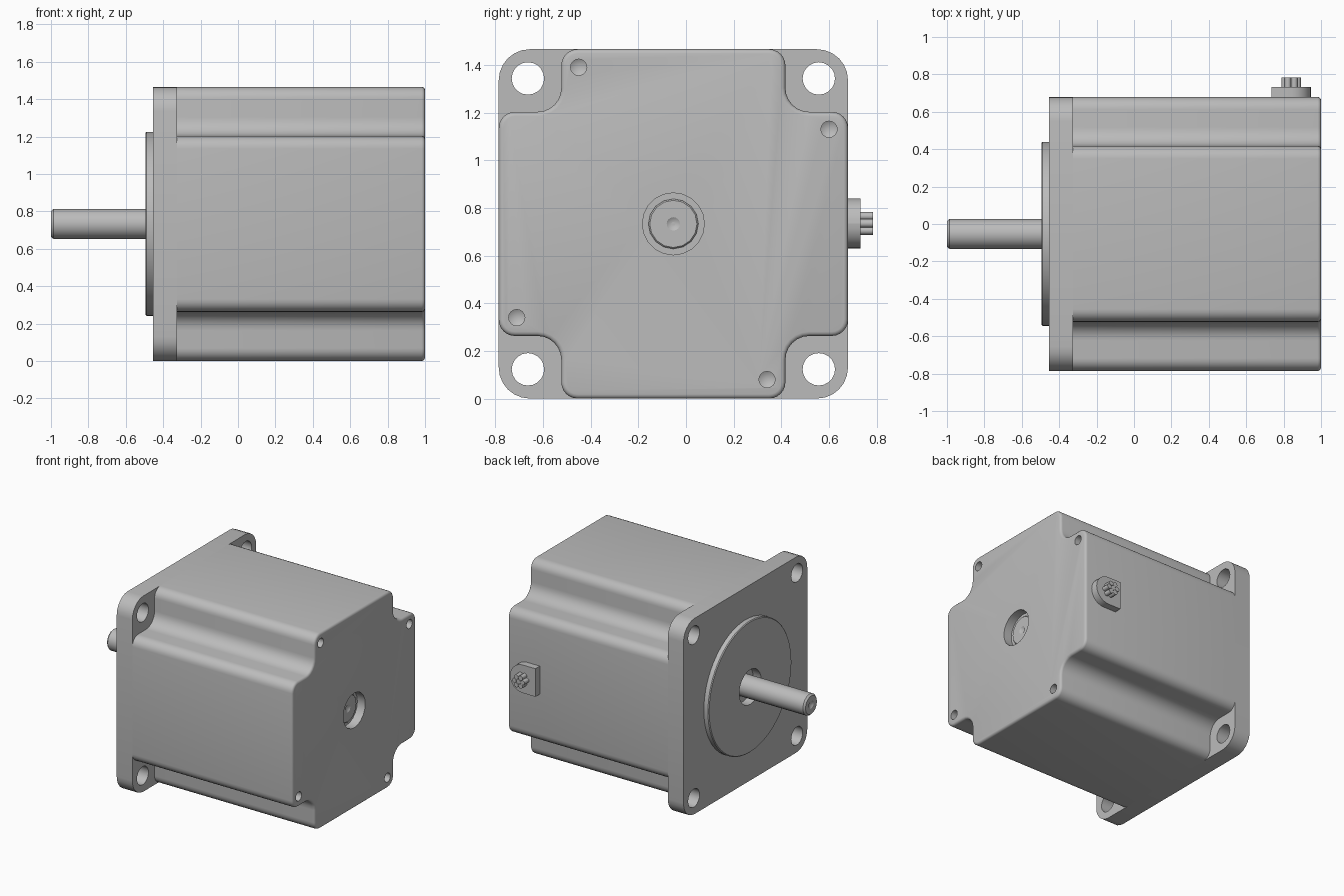
import bpy, bmesh, math
from mathutils import Vector

if "Cube" in bpy.data.objects:
    bpy.data.objects.remove(bpy.data.objects["Cube"])

CY, CZ = -0.053, 0.733      # motor axis
H = 0.7325                  # half width of the square section

grey = bpy.data.materials.new("motor grey")
grey.diffuse_color = (0.5, 0.5, 0.5, 1)
grey.use_nodes = True
grey.node_tree.nodes["Principled BSDF"].inputs["Base Color"].default_value = grey.diffuse_color


def finish(name, bm):
    bmesh.ops.recalc_face_normals(bm, faces=bm.faces)
    me = bpy.data.meshes.new(name)
    bm.to_mesh(me)
    bm.free()
    me.materials.append(grey)
    ob = bpy.data.objects.new(name, me)
    bpy.context.collection.objects.link(ob)
    return ob


def rounded(corners, steps=6):
    """Fillet a right-angled outline given as (u, v, radius)."""
    out = []
    for i, (u, v, r) in enumerate(corners):
        p = Vector((u, v))
        a = (Vector(corners[i - 1][:2]) - p).normalized()
        b = (Vector(corners[(i + 1) % len(corners)][:2]) - p).normalized()
        if r == 0:
            out.append(p)
            continue
        c = p + (a + b) * r
        for k in range(steps + 1):
            t = math.pi / 2 * k / steps
            out.append(c - (b * math.cos(t) + a * math.sin(t)) * r)
    return out


def place(axis, s, u, v):
    return (s, u, v) if axis == 'X' else (u, s, v)


def prism(name, pts, lo, hi, axis='X', bevel=0):
    """Extrude an outline along an axis, optionally rounding the far rim."""
    bm = bmesh.new()
    rings = [[bm.verts.new(place(axis, s, u, v)) for u, v in pts] for s in (lo, hi)]
    n = len(pts)
    for i in range(n):
        j = (i + 1) % n
        bm.faces.new((rings[0][i], rings[0][j], rings[1][j], rings[1][i]))
    bm.faces.new(rings[0])
    bm.faces.new(rings[1])
    bmesh.ops.recalc_face_normals(bm, faces=bm.faces)
    if bevel:
        far = set(rings[1])
        rim = [e for e in bm.edges if all(v in far for v in e.verts)]
        bmesh.ops.bevel(bm, geom=rim, offset=bevel, segments=3, profile=0.5,
                        affect='EDGES', clamp_overlap=True)
    return finish(name, bm)


def lathe(name, profile, cu=CY, cv=CZ, n=24, axis='X'):
    """Revolve (position, radius) points round an axis; ends are closed."""
    bm = bmesh.new()
    rings = []
    for s, r in profile:
        if r == 0:
            rings.append([bm.verts.new(place(axis, s, cu, cv))] * n)
        else:
            rings.append([bm.verts.new(place(axis, s, cu + r * math.cos(2 * math.pi * i / n),
                                             cv + r * math.sin(2 * math.pi * i / n)))
                          for i in range(n)])
    for a, b in zip(rings, rings[1:]):
        for i in range(n):
            j = (i + 1) % n
            bm.faces.new(list(dict.fromkeys((a[i], a[j], b[j], b[i]))))
    for ring, (s, r) in ((rings[0], profile[0]), (rings[-1], profile[-1])):
        if r:
            bm.faces.new(ring)
    return finish(name, bm)


def cut(ob, cutters):
    bpy.context.view_layer.objects.active = ob
    for c in cutters:
        c.hide_render = True
        m = ob.modifiers.new("cut", 'BOOLEAN')
        m.operation, m.solver, m.object = 'DIFFERENCE', 'EXACT', c
        bpy.ops.object.modifier_apply(modifier=m.name)
        bpy.data.objects.remove(c)


# Mounting flange with four bolt holes and the bearing recess
square = [(CY + a * H, CZ + b * H, 0.13) for a, b in ((1, 1), (-1, 1), (-1, -1), (1, -1))]
flange = prism("mounting_flange", rounded(square), -0.455, -0.325)
bolts = [lathe("bolt_cutter", [(-0.6, 0.068), (-0.2, 0.068)], CY + a * 0.61, CZ + b * 0.61, 20)
         for a in (-1, 1) for b in (-1, 1)]
front_recess = [(-0.6, 0.13), (-0.43, 0.13)]
cut(flange, bolts + [lathe("recess_cutter", front_recess)])

# Body: square with a notch at each corner and a rounded rear rim
N = 0.47
cross = []
for a, b in ((1, 1), (-1, 1), (-1, -1), (1, -1)):
    notch = [(H, N, 0.068), (N, N, 0.1), (N, H, 0.068)]
    if a * b < 0:
        notch.reverse()
    cross += [(CY + a * u, CZ + b * v, r) for u, v, r in notch]
body = prism("motor_body", rounded(cross), -0.325, 1.0, bevel=0.018)
screws = [lathe("screw_cutter", [(0.93, 0), (0.95, 0.034), (1.1, 0.034)], y, z, 16)
          for y, z in ((-0.45, 1.39), (0.6, 1.13), (-0.71, 0.34), (0.34, 0.08))]
cut(body, screws + [lathe("rear_recess_cutter", [(0.935, 0.13), (1.1, 0.13)], n=20)])

# Pilot boss on the front of the flange
boss = lathe("pilot_boss", [(-0.455, 0.492), (-0.489, 0.492), (-0.495, 0.486)], n=64)
cut(boss, [lathe("boss_cutter", front_recess)])

# Shaft: front end with chamfer and centre mark, rear end inside its recess
lathe("front_shaft", [(-0.98, 0), (-1.0, 0.028), (-1.0, 0.068), (-0.987, 0.08), (-0.4, 0.08)], n=16)
lathe("rear_shaft_end", [(0.9, 0.105), (0.942, 0.105), (0.948, 0.099), (0.948, 0.028), (0.93, 0)], n=16)

# Cable outlet: D-shaped block with a bundle of seven wires
OX, OZ, R = 0.84, 0.735, 0.105
outlet = [(OX - R, OZ - R, 0), (OX + R, OZ - R, R), (OX + R, OZ + R, R), (OX - R, OZ + R, 0)]
prism("cable_outlet", rounded(outlet, 8), 0.675, 0.732, axis='Y')
w = 0.0175
spots = [(0, 0)] + [(2 * w * math.cos(k * math.pi / 3), 2 * w * math.sin(k * math.pi / 3))
                    for k in range(6)]
for i, (dx, dz) in enumerate(spots):
    lathe(f"wire_{i + 1}", [(0.72, w), (0.784, w)], OX + dx, OZ + dz, 12, 'Y')

# Smooth the curved walls, keep the real edges sharp
bpy.ops.object.select_all(action='DESELECT')
for ob in bpy.context.scene.objects:
    ob.select_set(True)
    bpy.context.view_layer.objects.active = ob
bpy.ops.object.shade_smooth_by_angle(angle=math.radians(32))
